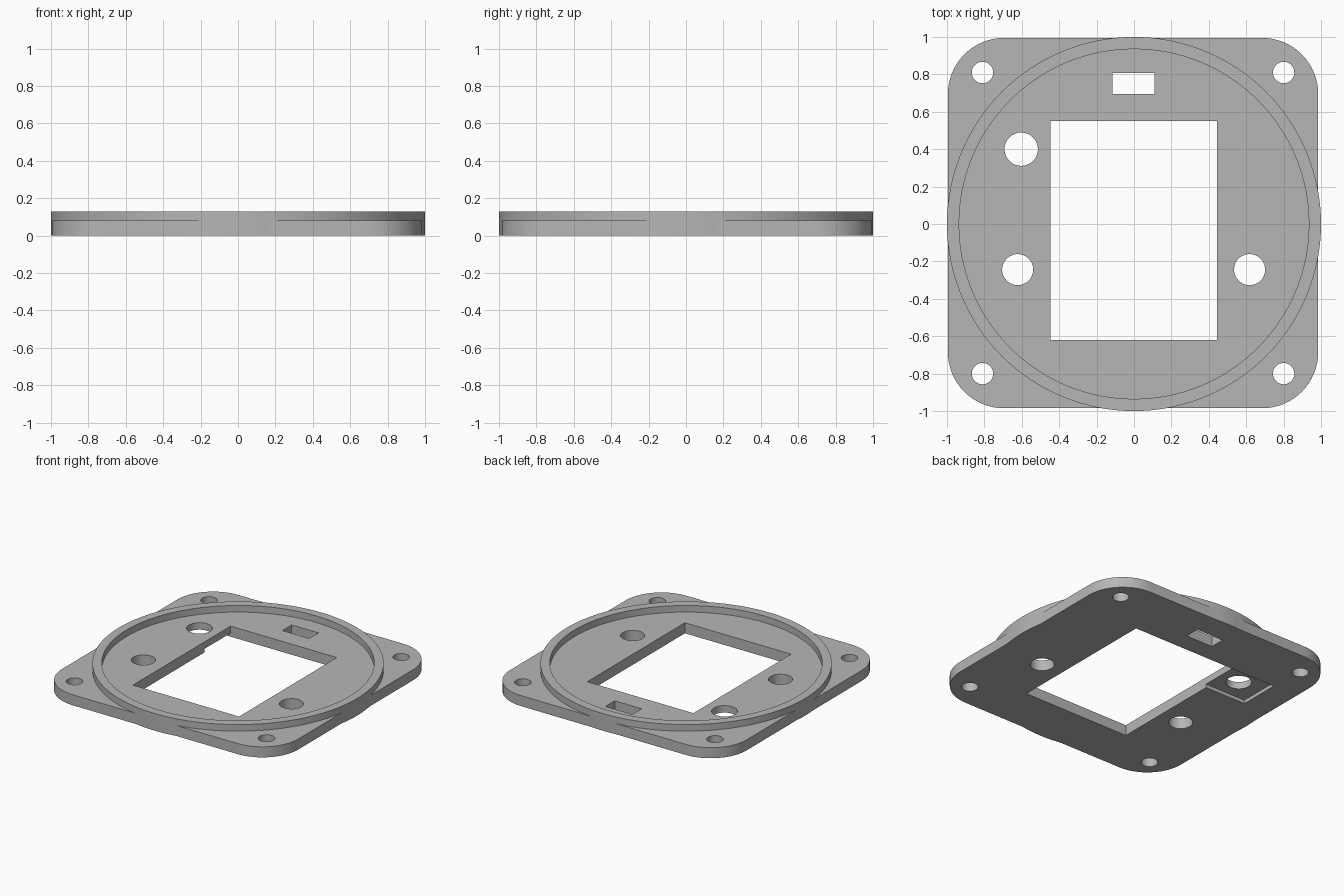
import bpy
import bmesh
from math import cos, sin, pi

if "Cube" in bpy.data.objects:
    bpy.data.objects.remove(bpy.data.objects["Cube"])

PLATE_TOP, RIM_TOP = 0.08, 0.13
OX, OY = -0.005, 0.005          # the plate sits slightly off the disc centre

grey = bpy.data.materials.new("plain grey")
grey.use_nodes = True
colour = (0.47, 0.47, 0.47, 1)
grey.diffuse_color = colour
grey.node_tree.nodes["Principled BSDF"].inputs["Base Color"].default_value = colour


def circle(x, y, r, n=48):
    return [(x + r * cos(2 * pi * i / n), y + r * sin(2 * pi * i / n)) for i in range(n)]


def rect(x0, x1, y0, y1):
    return [(x0, y0), (x1, y0), (x1, y1), (x0, y1)]


def rounded_square(x, y, half, r, n=16):
    points = []
    for k, (sx, sy) in enumerate([(1, 1), (-1, 1), (-1, -1), (1, -1)]):
        for i in range(n + 1):
            a = (k + i / n) * pi / 2
            points.append((x + sx * (half - r) + r * cos(a), y + sy * (half - r) + r * sin(a)))
    return points


def prism(name, outline, z0, z1):
    bm = bmesh.new()
    base = bm.faces.new([bm.verts.new((x, y, z0)) for x, y in outline])
    top = bmesh.ops.extrude_face_region(bm, geom=[base])["geom"]
    bmesh.ops.translate(bm, vec=(0, 0, z1 - z0),
                        verts=[v for v in top if isinstance(v, bmesh.types.BMVert)])
    bmesh.ops.recalc_face_normals(bm, faces=bm.faces)
    mesh = bpy.data.meshes.new(name)
    bm.to_mesh(mesh)
    bm.free()
    mesh.materials.append(grey)
    obj = bpy.data.objects.new(name, mesh)
    bpy.context.collection.objects.link(obj)
    return obj


def combine(body, tool, operation):
    mod = body.modifiers.new(operation.lower(), "BOOLEAN")
    mod.operation, mod.solver, mod.object = operation, "EXACT", tool
    bpy.context.view_layer.objects.active = body
    bpy.ops.object.modifier_apply(modifier=mod.name)
    bpy.data.objects.remove(tool)


def cut(outline, z0=-0.1, z1=0.3):
    combine(plate, prism("cutter", outline, z0, z1), "DIFFERENCE")


# Rounded square plate merged with the round raised rim
plate = prism("mounting_plate", rounded_square(OX, OY, 0.99, 0.3), 0, PLATE_TOP)
combine(plate, prism("rim_disc", circle(0, 0, 1, 128), 0, RIM_TOP), "UNION")
cut(circle(0, 0, 0.935, 128), PLATE_TOP)

# Window and slot
cut(rect(-0.447, 0.443, -0.62, 0.55))
cut(rect(-0.115, 0.11, 0.695, 0.807))

# Shallow pocket underneath, open to the window
cut(rect(-0.79, -0.40, 0.237, 0.55), -0.1, 0.027)

# Corner screw holes
for sx in (-1, 1):
    for sy in (-1, 1):
        cut(circle(OX + sx * 0.805, OY + sy * 0.805, 0.057))

# Larger round holes
cut(circle(-0.603, 0.40, 0.089))
for x in (-0.622, 0.618):
    cut(circle(x, -0.244, 0.083))

bpy.ops.object.select_all(action="DESELECT")
plate.select_set(True)
bpy.context.view_layer.objects.active = plate
bpy.ops.object.shade_smooth_by_angle()
